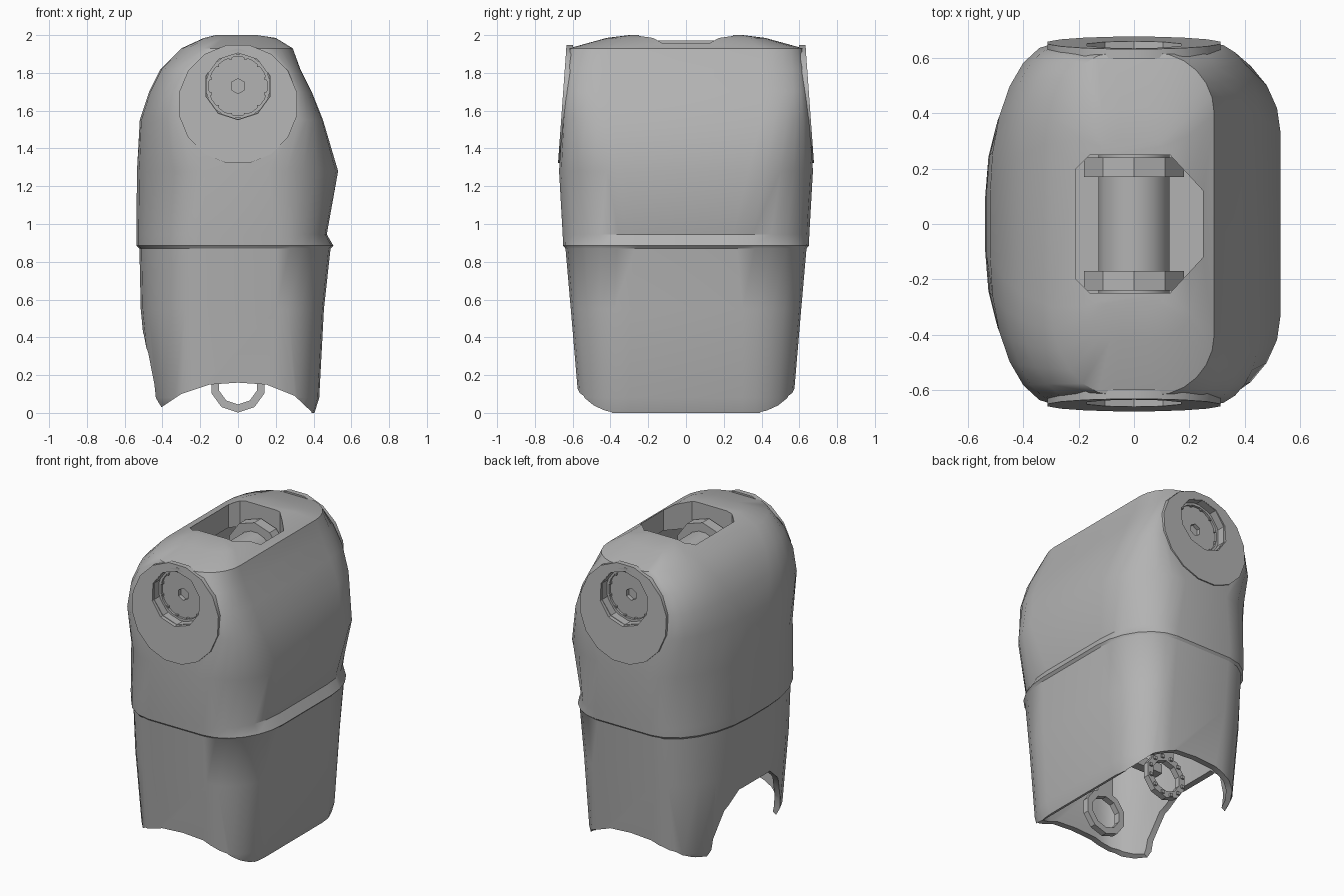
import bpy, bmesh, math

if "Cube" in bpy.data.objects:
    bpy.data.objects.remove(bpy.data.objects["Cube"], do_unlink=True)

grey = bpy.data.materials.new("plain_grey")
grey.use_nodes = True
grey.diffuse_color = (0.45, 0.45, 0.45, 1)
grey.node_tree.nodes["Principled BSDF"].inputs["Base Color"].default_value = (0.45, 0.45, 0.45, 1)


def loft(name, rings):
    """Skin a stack of equal rings of points and cap both ends."""
    bm = bmesh.new()
    loops = [[bm.verts.new(p) for p in ring] for ring in rings]
    n = len(loops[0])
    for low, high in zip(loops, loops[1:]):
        for i in range(n):
            j = (i + 1) % n
            bm.faces.new((low[i], low[j], high[j], high[i]))
    bm.faces.new(loops[0][::-1])
    bm.faces.new(loops[-1])
    bmesh.ops.recalc_face_normals(bm, faces=bm.faces)
    mesh = bpy.data.meshes.new(name)
    bm.to_mesh(mesh)
    bm.free()
    mesh.materials.append(grey)
    obj = bpy.data.objects.new(name, mesh)
    bpy.context.collection.objects.link(obj)
    return obj


def prism(name, outline, axis, start, end):
    """Extrude a 2D outline along one axis."""
    place = {"x": lambda a, b, d: (d, a, b),
             "y": lambda a, b, d: (a, d, b),
             "z": lambda a, b, d: (a, b, d)}[axis]
    return loft(name, [[place(a, b, d) for a, b in outline] for d in (start, end)])


def ngon(radius, sides, z, x=0.0):
    return [(x + radius * math.cos(math.tau * (i + 0.5) / sides),
             z + radius * math.sin(math.tau * (i + 0.5) / sides)) for i in range(sides)]


def box(a, b, c, d):
    return [(a, c), (b, c), (b, d), (a, d)]


def cut(obj, cutter):
    mod = obj.modifiers.new("cut", "BOOLEAN")
    mod.operation = "DIFFERENCE"
    mod.solver = "EXACT"
    mod.object = cutter
    bpy.context.view_layer.objects.active = obj
    bpy.ops.object.modifier_apply(modifier=mod.name)
    bpy.data.objects.remove(cutter, do_unlink=True)


def tube(name, outer, inner, sides, z, start, end):
    obj = prism(name, ngon(outer, sides, z), "y", start, end)
    lo, hi = min(start, end), max(start, end)
    cut(obj, prism("bore", ngon(inner, sides, z), "y", lo - 0.1, hi + 0.1))
    return obj


# Shell sections: height, left reach, right reach, depth, flat front, flat left, flat right
SECTIONS = [
    (0.0, 0.42, 0.405, 0.56, 0.2, 0.15, 0.3),
    (0.08, 0.47, 0.43, 0.57, 0.2, 0.15, 0.3),
    (0.55, 0.515, 0.455, 0.61, 0.2, 0.12, 0.3),
    (0.87, 0.522, 0.49, 0.638, 0.2, 0.1, 0.27),
    (0.885, 0.537, 0.505, 0.65, 0.2, 0.1, 0.25),
    (0.945, 0.538, 0.47, 0.653, 0.2, 0.1, 0.25),
    (1.28, 0.535, 0.53, 0.672, 0.16, 0.1, 0.33),
    (1.55, 0.52, 0.45, 0.655, 0.28, 0.12, 0.4),
    (1.7, 0.47, 0.39, 0.64, 0.28, 0.2, 0.4),
    (1.82, 0.41, 0.33, 0.63, 0.22, 0.25, 0.4),
    (1.93, 0.3, 0.29, 0.62, 0.07, 0.3, 0.4),
    (1.985, 0.18, 0.2, 0.42, 0.05, 0.3, 0.32),
    (2.0, 0.12, 0.1, 0.3, 0.05, 0.28, 0.28),
]
STEPS = 6


def section(z, left, right, depth, front, side_l, side_r, inset=0.0):
    points = []
    for q in range(4):
        on_right = q in (0, 3)
        sx, sy = (1 if on_right else -1), (1 if q < 2 else -1)
        reach = (right if on_right else left) - inset
        flat = side_r if on_right else side_l
        for i in range(STEPS + 1):
            t = (q + i / STEPS) * math.pi / 2
            points.append((sx * front + (reach - front) * math.cos(t),
                           sy * flat + (depth - inset - flat) * math.sin(t), z))
    return points


# Hollow shell
shell = loft("shell", [section(*s) for s in SECTIONS])
hollow = [section(*s, inset=0.04) for s in SECTIONS if s[0] < 1.9]
hollow[0] = [(x, y, -0.1) for x, y, z in hollow[0]]
cut(shell, loft("hollow", hollow))

# Arched lower edge, side notch and top hatch
cut(shell, prism("arch", [(-0.42, -0.2), (-0.42, 0.02), (-0.3, 0.1), (-0.15, 0.15), (0, 0.16),
                          (0.15, 0.15), (0.3, 0.09), (0.39, 0.005), (0.39, -0.2)], "y", -1, 1))
cut(shell, prism("notch", [(-0.38, -0.2), (-0.35, 0.15), (-0.28, 0.32), (-0.16, 0.42),
                           (0.16, 0.42), (0.28, 0.32), (0.35, 0.15), (0.38, -0.2)], "x", -1, -0.2))
hatch = [(-0.21, -0.2), (-0.16, -0.25), (0.13, -0.25), (0.25, -0.12)]
cut(shell, prism("hatch", hatch + [(x, -y) for x, y in reversed(hatch)], "z", 1.75, 2.2))

AXIS_Z = 1.73
parts = [shell]
for side, word in ((-1, "front"), (1, "back")):
    # Flat round cheek, leaning slightly inward at the top
    cheek = prism(word + "_cheek", ngon(0.318, 16, 1.635), "y", side * 0.62, side * 0.655)
    for v in cheek.data.vertices:
        v.co.y *= 1 + (1.635 - v.co.z) * 0.11
    for obj in (shell, cheek):
        cut(obj, prism("socket", ngon(0.178, 10, AXIS_Z), "y", side * 0.5, side * 0.8))

    # Socket wall, hub and toothed rim
    wall = tube(word + "_socket_wall", 0.2, 0.175, 10, AXIS_Z, side * 0.52, side * 0.635)
    hub = prism(word + "_hub", ngon(0.19, 20, AXIS_Z), "y", side * 0.52, side * 0.57)
    cut(hub, prism("hub_hole", ngon(0.04, 6, AXIS_Z), "y", side * 0.545, side * 0.7))
    rim = tube(word + "_hub_rim", 0.172, 0.155, 20, AXIS_Z, side * 0.56, side * 0.585)
    for x, z in ngon(0.155, 12, AXIS_Z):
        parts.append(prism(word + "_hub_tooth", ngon(0.012, 4, z, x), "y", side * 0.565, side * 0.583))

    # Collar seen through the hatch
    collar = prism(word + "_collar", ngon(0.19, 10, AXIS_Z), "y", side * 0.17, side * 0.24)

    # Lower hinge ring with its arm
    ring = tube(word + "_hinge_ring", 0.148, 0.105, 10, 0.15, side * 0.26, side * 0.3)
    arm = prism(word + "_hinge_arm", box(-0.06, 0.06, 0.27, 0.6), "y", side * 0.265, side * 0.295)
    parts += [cheek, wall, hub, rim, collar, ring, arm]

for x, z in ngon(0.127, 12, 0.15):
    parts.append(prism("back_ring_stud", ngon(0.014, 4, z, x), "y", 0.29, 0.312))

# Inner axle, floor under the hatch and hinge crossbar
parts.append(prism("axle", ngon(0.13, 16, AXIS_Z), "y", -0.53, 0.53))
parts.append(prism("inner_floor", box(-0.36, 0.36, -0.45, 0.45), "z", 1.48, 1.52))
for y in (-0.28, 0.28):
    parts.append(prism("hinge_crossbar", box(y - 0.03, y + 0.03, 0.57, 0.63), "x", -0.43, 0.44))

bpy.ops.object.select_all(action="DESELECT")
for obj in parts:
    obj.select_set(True)
bpy.context.view_layer.objects.active = shell
bpy.ops.object.shade_smooth_by_angle(angle=math.radians(32))
